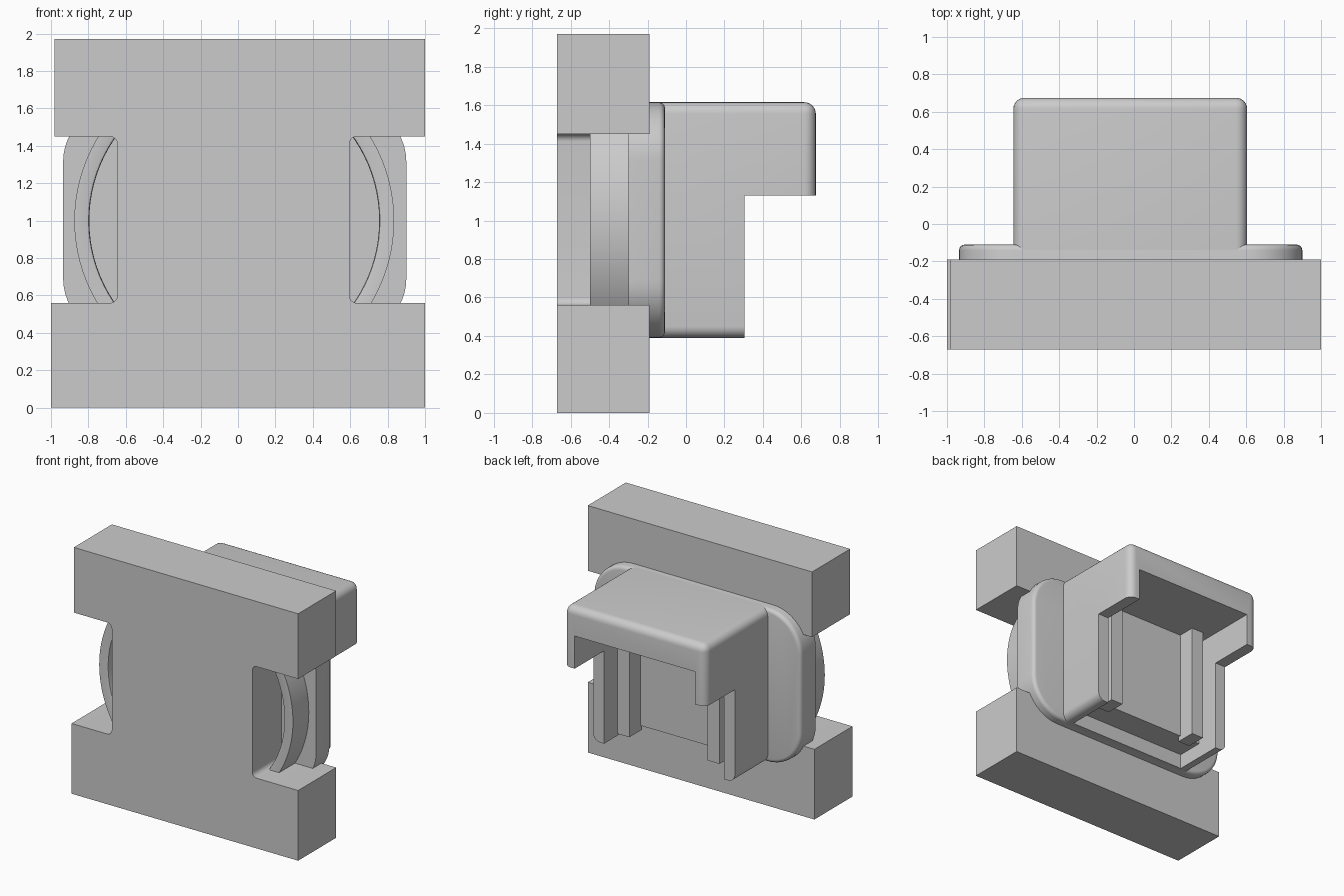
import bpy, bmesh, math

if "Cube" in bpy.data.objects:
    bpy.data.objects.remove(bpy.data.objects["Cube"])

CX = -0.02  # centre line of the rounded parts

grey = bpy.data.materials.new("light grey")
grey.diffuse_color = (0.6, 0.6, 0.6, 1)
grey.use_nodes = True
grey.node_tree.nodes["Principled BSDF"].inputs["Base Color"].default_value = grey.diffuse_color


def finish(name, bm):
    bmesh.ops.recalc_face_normals(bm, faces=bm.faces)
    me = bpy.data.meshes.new(name)
    bm.to_mesh(me)
    bm.free()
    ob = bpy.data.objects.new(name, me)
    bpy.context.collection.objects.link(ob)
    me.materials.append(grey)
    return ob


def smooth(ob):
    bpy.ops.object.select_all(action='DESELECT')
    bpy.context.view_layer.objects.active = ob
    ob.select_set(True)
    bpy.ops.object.shade_smooth_by_angle(angle=math.radians(35))


def extrude_xz(name, pts, y0, y1):
    """Extrude an x-z outline from y0 to y1."""
    bm = bmesh.new()
    f = bm.faces.new([bm.verts.new((x, y0, z)) for x, z in pts])
    r = bmesh.ops.extrude_face_region(bm, geom=[f])
    bmesh.ops.translate(bm, vec=(0, y1 - y0, 0),
                        verts=[v for v in r['geom'] if isinstance(v, bmesh.types.BMVert)])
    return finish(name, bm)


def box(name, x0, x1, y0, y1, z0, z1):
    return extrude_xz(name, [(x0, z0), (x1, z0), (x1, z1), (x0, z1)], y0, y1)


def arc(cx, cz, r, a0, a1, n=8):
    return [(cx + r * math.cos(math.radians(a0 + (a1 - a0) * i / n)),
             cz + r * math.sin(math.radians(a0 + (a1 - a0) * i / n))) for i in range(n + 1)]


def bevel_where(ob, width, segs, rule):
    """Bevel the edges whose two end points satisfy the rule."""
    bm = bmesh.new()
    bm.from_mesh(ob.data)
    edges = [e for e in bm.edges if rule(e.verts[0].co, e.verts[1].co)]
    bmesh.ops.bevel(bm, geom=edges, offset=width, segments=segs, profile=0.5, affect='EDGES')
    bm.to_mesh(ob.data)
    bm.free()


def cut(ob, cutter):
    m = ob.modifiers.new("cut", 'BOOLEAN')
    m.operation, m.solver, m.object = 'DIFFERENCE', 'EXACT', cutter
    bpy.context.view_layer.objects.active = ob
    bpy.ops.object.modifier_apply(modifier=m.name)
    bpy.data.objects.remove(cutter)


# Front block: two bars joined by a web, with filleted side notches
L, R, B, T, F = -0.645, 0.595, 0.56, 1.45, 0.04
outline = [(-1, 0), (1, 0), (1, B)]
outline += arc(R + F, B + F, F, 270, 180) + arc(R + F, T - F, F, 180, 90)
outline += [(1, T), (1, 1.97), (-0.98, 1.97), (-0.98, T)]
outline += arc(L - F, T - F, F, 90, 0) + arc(L - F, B + F, F, 0, -90)
outline += [(-1, B)]
smooth(extrude_xz("front_block", outline, -0.67, -0.19))

# Ring set behind the notches, with softened front inner edge
section = [(0.775, -0.28), (0.775, -0.485), (0.779, -0.496), (0.79, -0.50),
           (0.855, -0.50), (0.855, -0.28)]
N = 96
bm = bmesh.new()
loops = [[bm.verts.new((CX + r * math.cos(2 * math.pi * i / N), y,
                        1.0 + r * math.sin(2 * math.pi * i / N))) for r, y in section]
         for i in range(N)]
for i in range(N):
    a, b = loops[i], loops[(i + 1) % N]
    for j in range(len(section)):
        k = (j + 1) % len(section)
        bm.faces.new((a[j], a[k], b[k], b[j]))
smooth(finish("ring", bm))

# Flange: rounded plate with a softened back rim
x0, x1, z0, z1, r = -0.935, 0.90, 0.39, 1.615, 0.30
plate = (arc(x1 - r, z0 + r, r, -90, 0, 12) + arc(x1 - r, z1 - r, r, 0, 90, 12)
         + arc(x0 + r, z1 - r, r, 90, 180, 12) + arc(x0 + r, z0 + r, r, 180, 270, 12))
flange = extrude_xz("flange", plate, -0.30, -0.11)
bevel_where(flange, 0.03, 4, lambda a, b: a.y > -0.12 and b.y > -0.12)
smooth(flange)

# Hood: rounded box, stepped at the back and hollow underneath
hood = box("hood", -0.645, 0.605, -0.15, 0.675, 0.39, 1.615)
bevel_where(hood, 0.06, 6, lambda a, b: a.y > 0 or b.y > 0)
cut(hood, box("step_cutter", -2, 2, 0.305, 2, -1, 1.13))
cut(hood, box("pocket_cutter", -0.55, 0.51, 0.11, 2, -1, 1.39))
cut(hood, box("slot_cutter", -0.55, 0.51, -0.105, 0.2, -1, 0.51))
smooth(hood)

# Guide ribs inside the hood
for side, s in (("left", -1), ("right", 1)):
    a, b = sorted((CX + s * 0.345, CX + s * 0.45))
    box("guide_rib_" + side, a, b, 0.09, 0.25, 0.47, 1.40)
